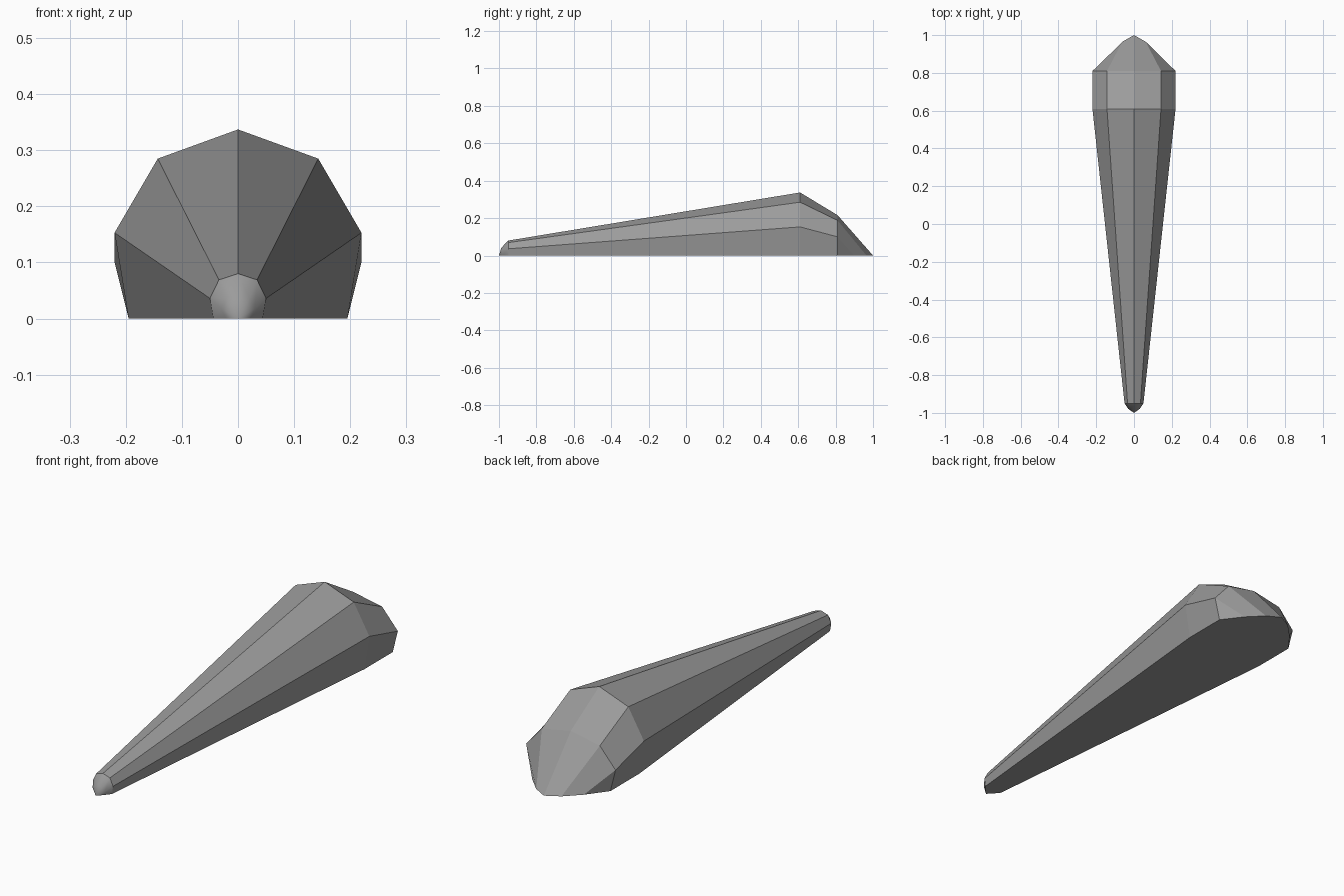
import bpy, bmesh

if "Cube" in bpy.data.objects:
    bpy.data.objects.remove(bpy.data.objects["Cube"])

# One grey material
grey = bpy.data.materials.new("stone_grey")
grey.diffuse_color = (0.33, 0.33, 0.33, 1)
grey.use_nodes = True
grey.node_tree.nodes["Principled BSDF"].inputs["Base Color"].default_value = grey.diffuse_color

# Half sections from lower edge up to the ridge: (x, y, z)
sections = [
    [(0.022, -0.978, 0), (0.030, -0.979, 0.018), (0.020, -0.984, 0.036), (0, -0.987, 0.042)],   # nose
    [(0.044, -0.95, 0), (0.050, -0.95, 0.036), (0.034, -0.95, 0.069), (0, -0.95, 0.080)],       # shoulder of nose
    [(0.195, 0.61, 0), (0.22, 0.61, 0.153), (0.143, 0.61, 0.285), (0, 0.61, 0.337)],            # highest point
    [(0.195, 0.81, 0), (0.22, 0.81, 0.10), (0.143, 0.81, 0.188), (0, 0.81, 0.216)],             # rear shoulder
    [(0.195, 0.81, 0), (0.127, 0.90, 0), (0.062, 0.965, 0), (0, 1.0, 0)],                       # rear edge on ground
]

bm = bmesh.new()
rings = []
for half in sections:
    full = half + [(-x, y, z) for x, y, z in reversed(half[:-1])]
    rings.append([bm.verts.new(p) for p in full])

# Body skin between neighbouring sections
for a, b in zip(rings, rings[1:]):
    for i in range(len(a) - 1):
        bm.faces.new((a[i], a[i + 1], b[i + 1], b[i]))

# Pointed tip of the nose
tip = bm.verts.new((0, -1, 0))
for i in range(6):
    bm.faces.new((tip, rings[0][i + 1], rings[0][i]))

# Flat underside
right = [r[0] for r in rings[:4]]
left = [r[-1] for r in rings[:4]]
bm.faces.new([tip] + right + rings[4][1:6] + left[::-1])

bmesh.ops.remove_doubles(bm, verts=bm.verts, dist=0.0005)
bmesh.ops.recalc_face_normals(bm, faces=bm.faces)

# Rounded nose is smooth, the body stays faceted
for f in bm.faces:
    f.smooth = f.calc_center_median().y < -0.95 and f.normal.z > -0.9

mesh = bpy.data.meshes.new("tapered_body")
bm.to_mesh(mesh)
bm.free()
mesh.materials.append(grey)
body = bpy.data.objects.new("tapered_body", mesh)
bpy.context.collection.objects.link(body)

# Crease the nose where it meets the long facets and the underside
for e in mesh.edges:
    ys = [mesh.vertices[v].co.y for v in e.vertices]
    zs = [mesh.vertices[v].co.z for v in e.vertices]
    e.use_edge_sharp = max(zs) < 0.001 or min(ys) > -0.955
